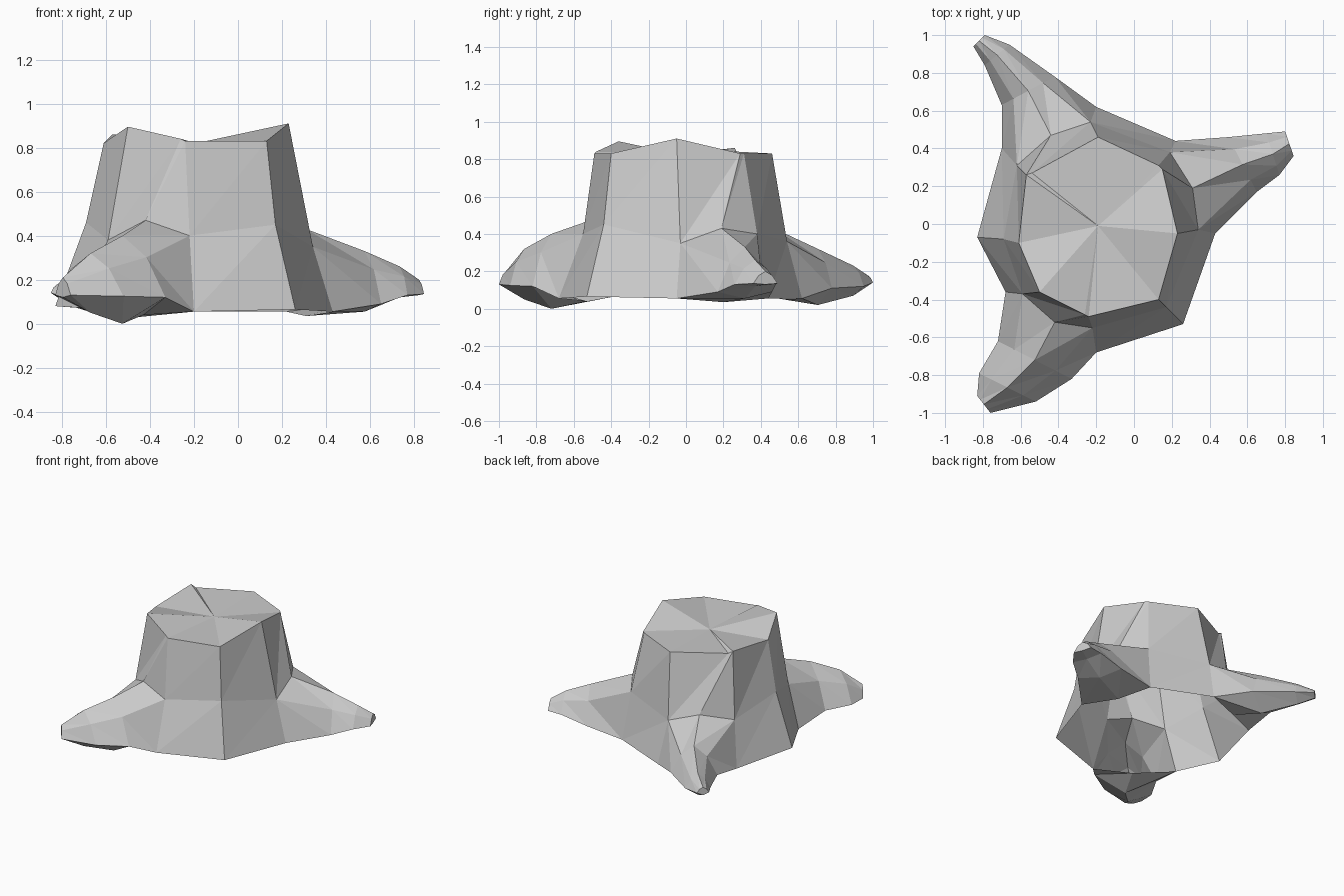
import bpy, bmesh
from mathutils import Vector

cube = bpy.data.objects.get("Cube")
if cube:
    bpy.data.objects.remove(cube, do_unlink=True)

wood = bpy.data.materials.new("pale grey wood")
wood.use_nodes = True
colour = (0.6, 0.6, 0.6, 1)
wood.diffuse_color = colour
wood.node_tree.nodes["Principled BSDF"].inputs["Base Color"].default_value = colour

bm = bmesh.new()


def strip(lower, upper, closed=True):
    """Join two rows of vertices with pairs of triangles."""
    count = len(lower)
    for i in range(count if closed else count - 1):
        j = (i + 1) % count
        bm.faces.new((lower[i], lower[j], upper[j]))
        bm.faces.new((lower[i], upper[j], upper[i]))


# Trunk columns, anticlockwise: cut edge, waist and foot.
# A column without a foot is the crest where a root leaves the trunk.
columns = [
    ((-.19, .46, .83), (-.23, .54, .36), (-.2, .62, .055)),
    ((-.54, .27, .84), (-.44, .47, .43), None),
    ((-.57, .26, .86), (-.62, .31, .38), (-.7, .4, .07)),
    ((-.61, -.1, .82), (-.69, -.08, .46), (-.83, -.07, .08)),
    ((-.5, -.36, .895), (-.59, -.37, .38), (-.68, -.36, .07)),
    ((-.26, -.48, .84), (-.42, -.52, .47), None),
    ((-.24, -.49, .83), (-.22, -.55, .4), (-.2, -.68, .055)),
    ((.13, -.4, .83), (.17, -.44, .45), (.26, -.53, .065)),
    ((.23, -.05, .91), (.34, -.03, .35), (.43, -.05, .055)),
    ((.15, .29, .83), (.31, .19, .43), None),
    ((.13, .31, .83), (.19, .38, .4), (.22, .44, .055)),
]
rim = [bm.verts.new(top) for top, waist, foot in columns]
waists = [bm.verts.new(waist) for top, waist, foot in columns]
feet = [foot and bm.verts.new(foot) for top, waist, foot in columns]

# Upper trunk wall and the cut top
strip(waists, rim)
hub = bm.verts.new((-.19, -.01, .82))
for i, corner in enumerate(rim):
    bm.faces.new((rim[i - 1], corner, hub))

# Lower trunk wall between the roots; the underside stays hollow
for i in range(len(columns)):
    j = (i + 1) % len(columns)
    if feet[i] and feet[j]:
        strip([feet[i], feet[j]], [waists[i], waists[j]], closed=False)


def root(crest_column, start_base, stations):
    """Grow a root; a station is two rim points, then crest, rim and base heights."""
    before, after = crest_column - 1, crest_column + 1
    last = [feet[after], waists[after], waists[crest_column],
            waists[before], feet[before], bm.verts.new(start_base)]
    for ax, ay, bx, by, crest, side, base in stations:
        a, b = Vector((ax, ay, side)), Vector((bx, by, side))
        lift = Vector((0, 0, crest - side))
        drop = Vector((0, 0, side - base))
        ring = [bm.verts.new(point) for point in (
            a,
            a.lerp(b, .22) + lift * .65,
            a.lerp(b, .5) + lift,
            a.lerp(b, .78) + lift * .65,
            b,
            a.lerp(b, .5) - drop)]
        strip(last, ring)
        last = ring
    bm.faces.new(last)


# Back root
root(1, (-.46, .52, .05), [
    (-.7, .63, -.42, .78, .32, .11, .02),
    (-.79, .84, -.66, .95, .23, .12, .07),
    (-.85, .94, -.79, 1, .18, .14, .12),
])
# Left root
root(9, (.31, .2, .035), [
    (.5, .46, .65, .17, .33, .09, .055),
    (.7, .48, .77, .26, .26, .13, .12),
    (.8, .49, .845, .36, .2, .135, .13),
])
# Front root
root(5, (-.43, -.53, .04), [
    (-.33, -.82, -.72, -.62, .4, .12, 0),
    (-.52, -.94, -.82, -.79, .32, .125, .05),
    (-.76, -1, -.83, -.91, .21, .13, .12),
])

bmesh.ops.recalc_face_normals(bm, faces=bm.faces)
mesh = bpy.data.meshes.new("stump")
bm.to_mesh(mesh)
bm.free()
mesh.materials.append(wood)
stump = bpy.data.objects.new("stump", mesh)
bpy.context.collection.objects.link(stump)
